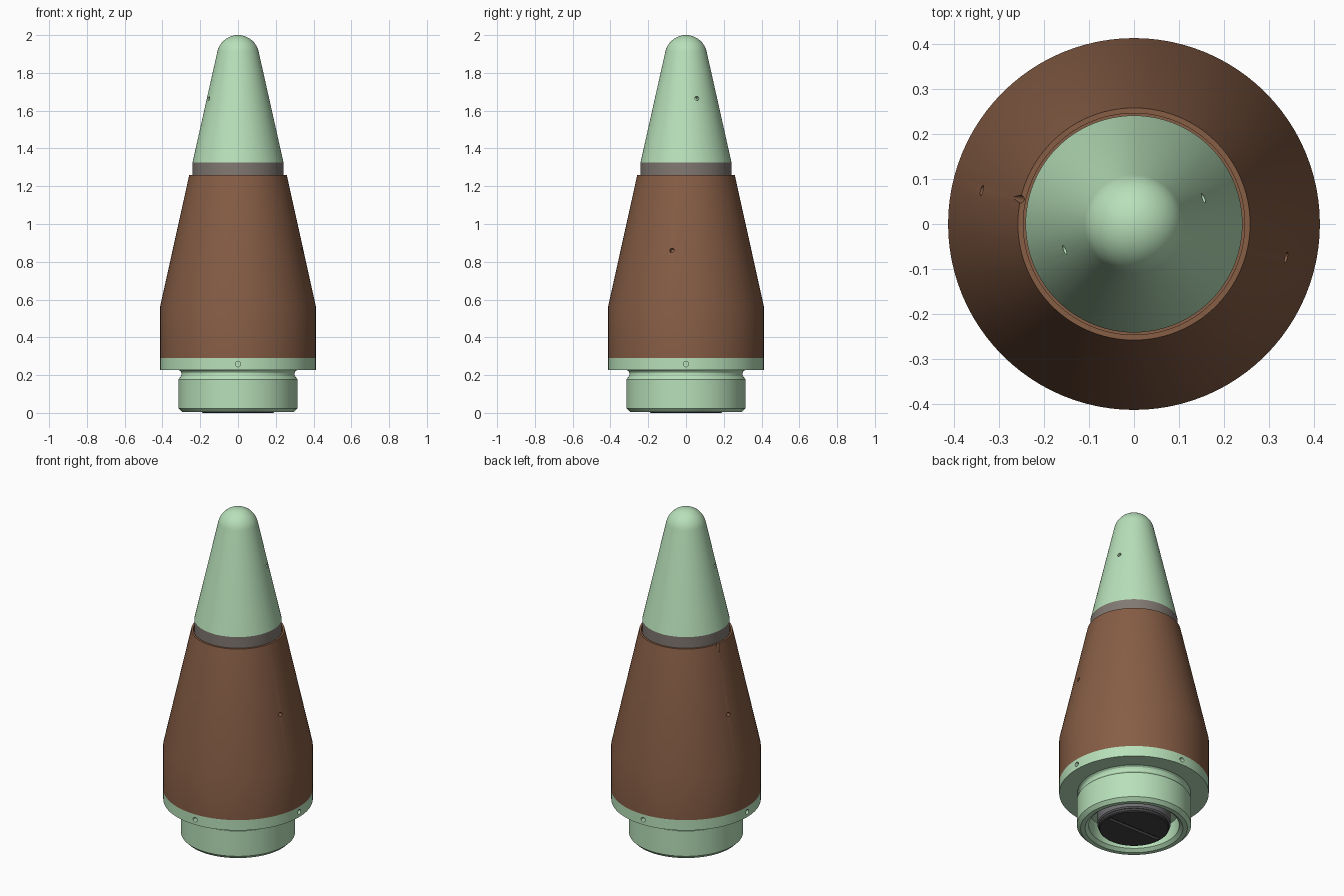
import bpy, bmesh, math
from mathutils import Vector

if "Cube" in bpy.data.objects:
    bpy.data.objects.remove(bpy.data.objects["Cube"])

SEG = 96


def material(name, rgb):
    m = bpy.data.materials.new(name)
    m.diffuse_color = (*rgb, 1)
    m.use_nodes = True
    m.node_tree.nodes["Principled BSDF"].inputs["Base Color"].default_value = m.diffuse_color
    return m


GREEN = material("pale_green", (0.48, 0.75, 0.49))
BROWN = material("brown", (0.24, 0.11, 0.06))
GREY = material("warm_grey", (0.22, 0.19, 0.17))
STEEL = material("steel", (0.16, 0.16, 0.17))
DARK = material("dark_grey", (0.055, 0.055, 0.06))


def revolve(name, profile, mat):
    """Solid of revolution from an (r, z) profile that starts and ends on the axis."""
    bm = bmesh.new()
    rings = []
    for r, z in profile:
        if r == 0:
            rings.append([bm.verts.new((0, 0, z))] * SEG)
        else:
            rings.append([bm.verts.new((r * math.cos(a), r * math.sin(a), z))
                          for a in (2 * math.pi * i / SEG for i in range(SEG))])
    for lo, hi in zip(rings, rings[1:]):
        for i in range(SEG):
            j = (i + 1) % SEG
            quad = [lo[i], lo[j], hi[j], hi[i]]
            bm.faces.new(list(dict.fromkeys(quad)))
    bmesh.ops.recalc_face_normals(bm, faces=bm.faces)
    me = bpy.data.meshes.new(name)
    bm.to_mesh(me)
    bm.free()
    me.materials.append(mat)
    ob = bpy.data.objects.new(name, me)
    bpy.context.collection.objects.link(ob)
    return ob


def cut(ob, cutter):
    mod = ob.modifiers.new("cut", "BOOLEAN")
    mod.operation = "DIFFERENCE"
    mod.solver = "EXACT"
    mod.object = cutter
    bpy.context.view_layer.objects.active = ob
    bpy.ops.object.modifier_apply(modifier=mod.name)
    bpy.data.objects.remove(cutter)


def drill(ob, angle, r, z, tilt=0.0, radius=0.011, depth=0.03):
    """Round hole at a heading, perpendicular to a surface leaning back by tilt."""
    a = math.radians(angle)
    n = Vector((math.cos(a) * math.cos(tilt), math.sin(a) * math.cos(tilt), math.sin(tilt)))
    bpy.ops.mesh.primitive_cylinder_add(
        vertices=20, radius=radius, depth=2 * depth,
        location=(r * math.cos(a), r * math.sin(a), z),
        rotation=n.to_track_quat("Z", "Y").to_euler())
    cut(ob, bpy.context.object)


def smooth(ob):
    bpy.ops.object.select_all(action="DESELECT")
    ob.select_set(True)
    bpy.context.view_layer.objects.active = ob
    bpy.ops.object.shade_smooth_by_angle(angle=math.radians(25))


# Threaded base with flange and open bore
base = revolve("threaded_base", [
    (0, 0.12), (0.25, 0.12), (0.25, 0.02), (0.27, 0.004), (0.295, 0.004),
    (0.315, 0.024), (0.315, 0.178), (0.301, 0.195), (0.299, 0.21), (0.303, 0.22),
    (0.313, 0.227), (0.413, 0.227), (0.413, 0.29), (0, 0.29)], GREEN)
for ang in range(0, 360, 90):
    drill(base, ang, 0.413, 0.258, radius=0.014)

# Bottom plug: collar and slotted screw
collar = revolve("plug_collar", [
    (0, 0.02), (0.195, 0.02), (0.202, 0.027), (0.202, 0.13), (0, 0.13)], STEEL)
screw = revolve("slotted_plug", [
    (0, 0), (0.188, 0), (0.193, 0.005), (0.193, 0.06), (0, 0.06)], DARK)
bpy.ops.mesh.primitive_cube_add(size=1, location=(0, 0, 0))
slot = bpy.context.object
slot.scale = (0.35, 0.022, 0.03)
bpy.context.view_layer.update()
cut(screw, slot)

# Brown setting sleeve
SLOPE = math.atan2(0.415 - 0.258, 1.26 - 0.56)
sleeve = revolve("setting_sleeve", [
    (0, 0.29), (0.413, 0.29), (0.413, 0.56), (0.258, 1.26), (0.246, 1.26),
    (0.246, 1.23), (0, 1.23)], BROWN)
for ang in (-12.4, 167.6):
    drill(sleeve, ang, 0.346, 0.86, SLOPE, radius=0.012)

# Tapered index mark at the sleeve's upper rim
a = math.radians(167.6)
up = Vector((-math.cos(a) * math.sin(SLOPE), -math.sin(a) * math.sin(SLOPE), math.cos(SLOPE)))
mark_at = Vector((0.267 * math.cos(a), 0.267 * math.sin(a), 1.225))
bpy.ops.mesh.primitive_cone_add(vertices=16, radius1=0.0005, radius2=0.011, depth=0.11,
                                location=mark_at,
                                rotation=up.to_track_quat("Z", "Y").to_euler())
cut(sleeve, bpy.context.object)

# Grey spacer ring
ring = revolve("spacer_ring", [(0, 1.23), (0.241, 1.23), (0.241, 1.325), (0, 1.325)], GREY)

# Nose cone with a round tip tangent to its sides
TIP = 0.112
lean = math.atan2(0.132, 0.59)
arc = [(TIP * math.cos(t), 2 - TIP + TIP * math.sin(t))
       for t in (lean + (math.pi / 2 - lean) * i / 16 for i in range(16))]
nose = revolve("nose_cone", [(0, 1.325), (0.241, 1.325)] + arc + [(0, 2)], GREEN)
for ang in (20.5, 200.5):
    drill(nose, ang, 0.165, 1.665, lean)

for part in (base, collar, screw, sleeve, ring, nose):
    smooth(part)
